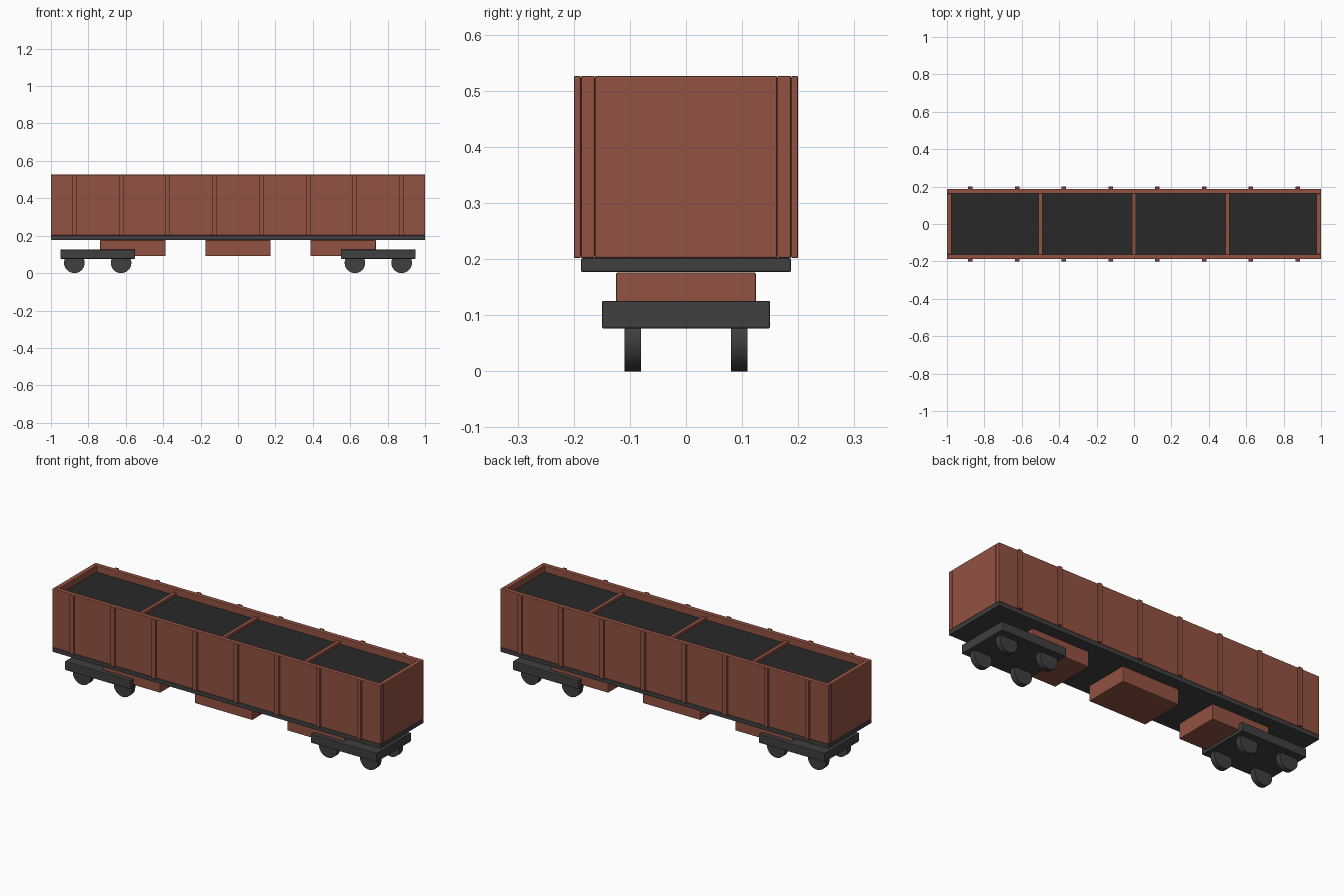
import bpy, math

if "Cube" in bpy.data.objects:
    bpy.data.objects.remove(bpy.data.objects["Cube"])


def material(name, rgb):
    m = bpy.data.materials.new(name)
    m.diffuse_color = (*rgb, 1)
    m.use_nodes = True
    m.node_tree.nodes["Principled BSDF"].inputs["Base Color"].default_value = m.diffuse_color
    return m


RUST = material("rust_red", (0.29, 0.085, 0.055))
DARK = material("dark_steel", (0.05, 0.05, 0.05))
LOAD = material("dark_load", (0.022, 0.022, 0.022))


def finish(ob, name, mat, bevel):
    ob.name = name
    ob.data.materials.append(mat)
    if bevel:
        b = ob.modifiers.new("soft_edge", 'BEVEL')
        b.width = bevel
        b.segments = 2
        b.limit_method = 'ANGLE'
    return ob


def box(name, x, y, z, mat, bevel=0.003):
    """Box from (min, max) ranges on each axis."""
    bpy.ops.mesh.primitive_cube_add(size=1, location=[sum(r) / 2 for r in (x, y, z)])
    ob = bpy.context.object
    ob.scale = [r[1] - r[0] for r in (x, y, z)]
    bpy.ops.object.transform_apply(location=False, rotation=False, scale=True)
    return finish(ob, name, mat, bevel)


def mid(c, size):
    return (c - size / 2, c + size / 2)


# Underframe and load surface inside the tub
box("underframe", (-1, 1), (-0.1875, 0.1875), (0.177, 0.2015), DARK)
box("load", (-0.975, 0.975), (-0.1625, 0.1625), (0.2, 0.49), LOAD, 0)

for s, side in ((-1, "front"), (1, "back")):
    # Long side walls with vertical ribs
    box(f"{side}_wall", (-1, 1), mid(s * 0.175, 0.025), (0.2015, 0.5265), RUST)
    for i in range(8):
        box(f"{side}_rib_{i}", mid(-0.875 + 0.25 * i, 0.025),
            mid(s * 0.19375, 0.0125), (0.2015, 0.5265), RUST)

for s, end in ((-1, "left"), (1, "right")):
    # End walls
    box(f"{end}_end_wall", mid(s * 0.9875, 0.025), (-0.1625, 0.1625), (0.2015, 0.5265), RUST)
    # Bogie frame and wheels
    box(f"{end}_bogie", mid(s * 0.75, 0.4), (-0.15, 0.15), (0.0765, 0.1255), DARK)
    for dx in (-0.125, 0.125):
        for y in (-0.095, 0.095):
            bpy.ops.mesh.primitive_cylinder_add(
                vertices=32, radius=0.055, depth=0.03,
                location=(s * 0.75 + dx, y, 0.055), rotation=(math.pi / 2, 0, 0))
            bpy.ops.object.shade_smooth_by_angle()
            finish(bpy.context.object, f"{end}_wheel", DARK, 0)

# Cross braces between the side walls
for x in (-0.5, 0, 0.5):
    box("cross_brace", mid(x, 0.02), (-0.165, 0.165), (0.48, 0.505), RUST, 0)

# Discharge hoppers under the frame
for x in (-0.5615, 0, 0.5615):
    box("hopper", mid(x, 0.35), (-0.125, 0.125), (0.0915, 0.176), RUST)
